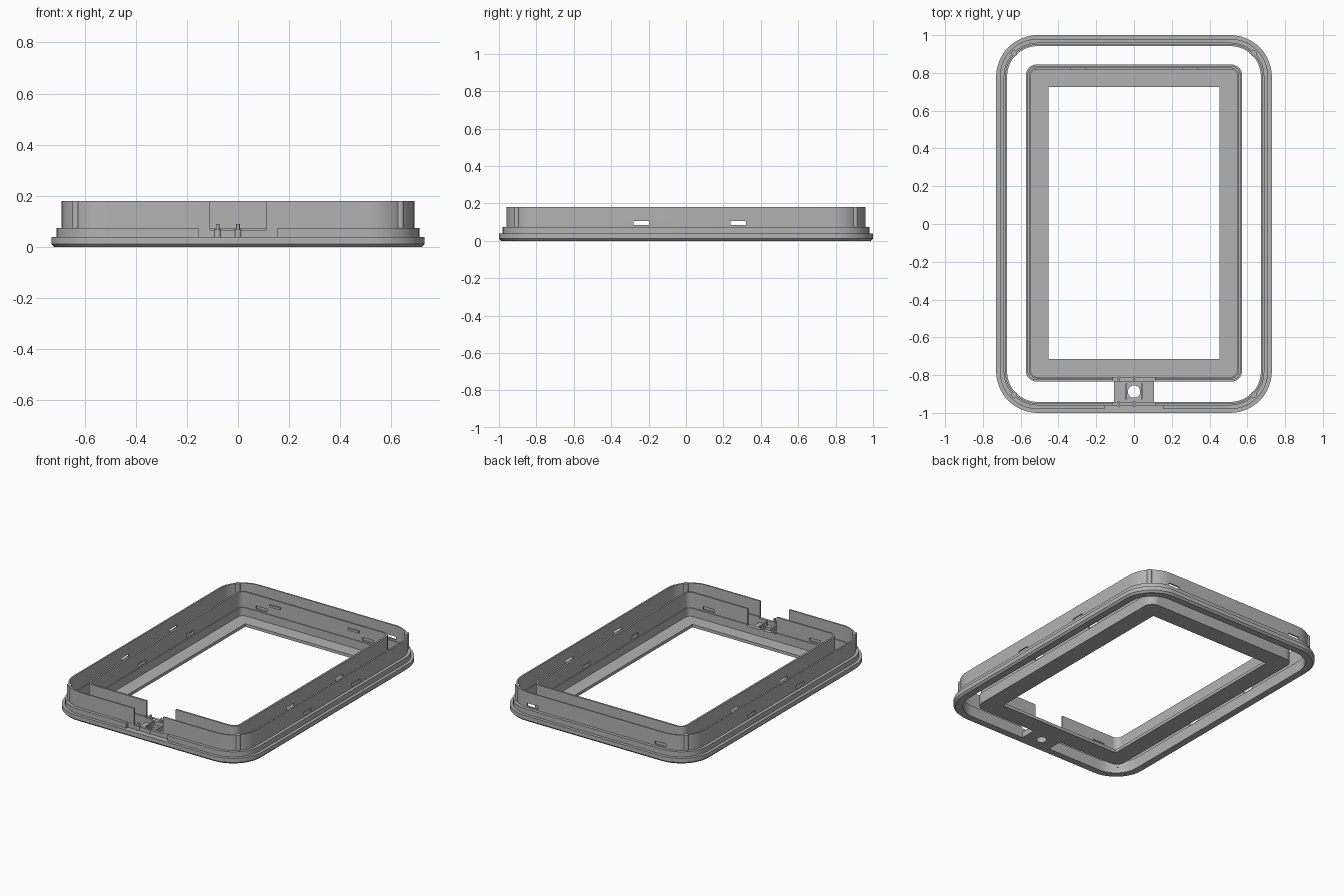
import bpy, bmesh, math
from mathutils import Matrix, Vector

if "Cube" in bpy.data.objects:
    bpy.data.objects.remove(bpy.data.objects["Cube"])

grey = bpy.data.materials.new("plain grey")
grey.diffuse_color = (0.45, 0.45, 0.45, 1)
grey.use_nodes = True
grey.node_tree.nodes["Principled BSDF"].inputs["Base Color"].default_value = grey.diffuse_color


def new_object(name, bm):
    bmesh.ops.remove_doubles(bm, verts=bm.verts, dist=1e-5)
    bmesh.ops.recalc_face_normals(bm, faces=bm.faces)
    me = bpy.data.meshes.new(name)
    bm.to_mesh(me)
    bm.free()
    me.materials.append(grey)
    ob = bpy.data.objects.new(name, me)
    bpy.context.collection.objects.link(ob)
    return ob


def rounded_loop(bm, hx, hy, r, inset, z, cy, n=12):
    """Rounded rectangle of vertices, offset inwards by inset."""
    rr = max(r - inset, 0)
    cx, ch = hx - inset - rr, hy - inset - rr
    loop = []
    for k, (sx, sy) in enumerate([(1, 1), (-1, 1), (-1, -1), (1, -1)]):
        for i in range(n + 1):
            a = math.pi / 2 * (k + i / n)
            loop.append(bm.verts.new((sx * cx + rr * math.cos(a),
                                      cy + sy * ch + rr * math.sin(a), z)))
    return loop


def frame(name, hx, hy, r, profile, cy=0):
    """Sweep a closed (inset, z) section round a rounded rectangle."""
    bm = bmesh.new()
    loops = [rounded_loop(bm, hx, hy, r, i, z, cy) for i, z in profile]
    for a, b in zip(loops, loops[1:] + loops[:1]):
        for i in range(len(a)):
            j = (i + 1) % len(a)
            bm.faces.new((a[i], a[j], b[j], b[i]))
    return new_object(name, bm)


def add_box(bm, x0, x1, y0, y1, z0, z1):
    m = Matrix.Translation(((x0 + x1) / 2, (y0 + y1) / 2, (z0 + z1) / 2))
    m = m @ Matrix.Diagonal((x1 - x0, y1 - y0, z1 - z0, 1))
    bmesh.ops.create_cube(bm, size=1, matrix=m)


def boxes(name, *items):
    bm = bmesh.new()
    for b in items:
        add_box(bm, *b)
    return new_object(name, bm)


def cylinder(name, x, y, r, z0, z1):
    bm = bmesh.new()
    bmesh.ops.create_cone(bm, cap_ends=True, segments=20, radius1=r, radius2=r, depth=z1 - z0,
                          matrix=Matrix.Translation((x, y, (z0 + z1) / 2)))
    return new_object(name, bm)


def cut(ob, cutters):
    bpy.context.view_layer.objects.active = ob
    for c in cutters:
        m = ob.modifiers.new("cut", 'BOOLEAN')
        m.operation, m.solver, m.object = 'DIFFERENCE', 'EXACT', c
        bpy.ops.object.modifier_apply(modifier=m.name)


# Outer flange with stepped rim and thin wall
outer = frame("outer_frame", 0.73, 1.0, 0.22, [
    (0.012, 0), (0, 0.012), (0, 0.04), (0.02, 0.04), (0.02, 0.075), (0.04, 0.075),
    (0.04, 0.18), (0.05, 0.18), (0.05, 0.075), (0.058, 0.075), (0.058, 0)])

# Inner frame: flat border plate, stepped rim and thin wall
inner = frame("inner_frame", 0.573, 0.84, 0.06, [
    (0, 0), (0, 0.075), (0.008, 0.075), (0.008, 0.18), (0.02, 0.18), (0.02, 0.075),
    (0.026, 0.075), (0.026, 0.02), (0.12, 0.02), (0.12, 0)], cy=0.005)

# Cutters: side slots, end slots, front notch and front rim recess
Z = (0.085, 0.106)
slots = []
for y in (-0.24, 0.28):
    for x0, x1 in ((-0.8, -0.5), (0.5, 0.8)):
        slots.append((x0, x1, y - 0.042, y + 0.042, *Z))
for s in (-1, 1):
    slots.append((s * 0.48 - 0.042, s * 0.48 + 0.042, 0.9, 1.1, *Z))
    for y in (-0.83, 0.84):
        slots.append((s * 0.4 - 0.042, s * 0.4 + 0.042, y - 0.05, y + 0.05, *Z))
slot_cut = boxes("slot_cutter", *slots)
notch_cut = boxes("notch_cutter", (-0.11, 0.11, -1.1, -0.75, 0.066, 0.3))
rim_cut = boxes("rim_cutter", (-0.155, 0.155, -1.1, -0.961, 0.04, 0.0752))
hole_cut = cylinder("hole_cutter", 0, -0.887, 0.033, -0.1, 0.2)
cut(outer, [slot_cut, notch_cut, rim_cut])
cut(inner, [slot_cut, notch_cut])

# Bridge between the frames with a round hole
bridge = boxes("bridge", (-0.107, 0.107, -0.955, -0.83, 0, 0.04))
cut(bridge, [hole_cut])
for c in (slot_cut, notch_cut, rim_cut, hole_cut):
    bpy.data.objects.remove(c)

# Upright ribs around the hole
boxes("bridge_ribs", (-0.046, -0.038, -0.93, -0.845, 0.03, 0.066),
      (0.038, 0.046, -0.93, -0.845, 0.03, 0.066))

# Small pins on the bridge
for x in (-0.08, 0):
    for y in (-0.953, -0.822):
        cylinder("bridge_pin_base", x, y, 0.014, 0.02, 0.07)
        cylinder("bridge_pin", x, y, 0.007, 0.02, 0.09)

# Corner posts in the outer wall
for sx in (-1, 1):
    for sy in (-1, 1):
        cylinder("corner_post", sx * 0.634, sy * 0.904, 0.016, 0.04, 0.18)

# Clip tabs inside the back wall
for s in (-1, 1):
    boxes("clip_tab", (s * 0.296 - 0.04, s * 0.296 + 0.04, 0.815, 0.827, 0.13, 0.145))

# Smooth curved walls, crisp edges
for ob in bpy.data.objects:
    ob.select_set(True)
bpy.context.view_layer.objects.active = outer
bpy.ops.object.shade_smooth_by_angle(angle=math.radians(30))
